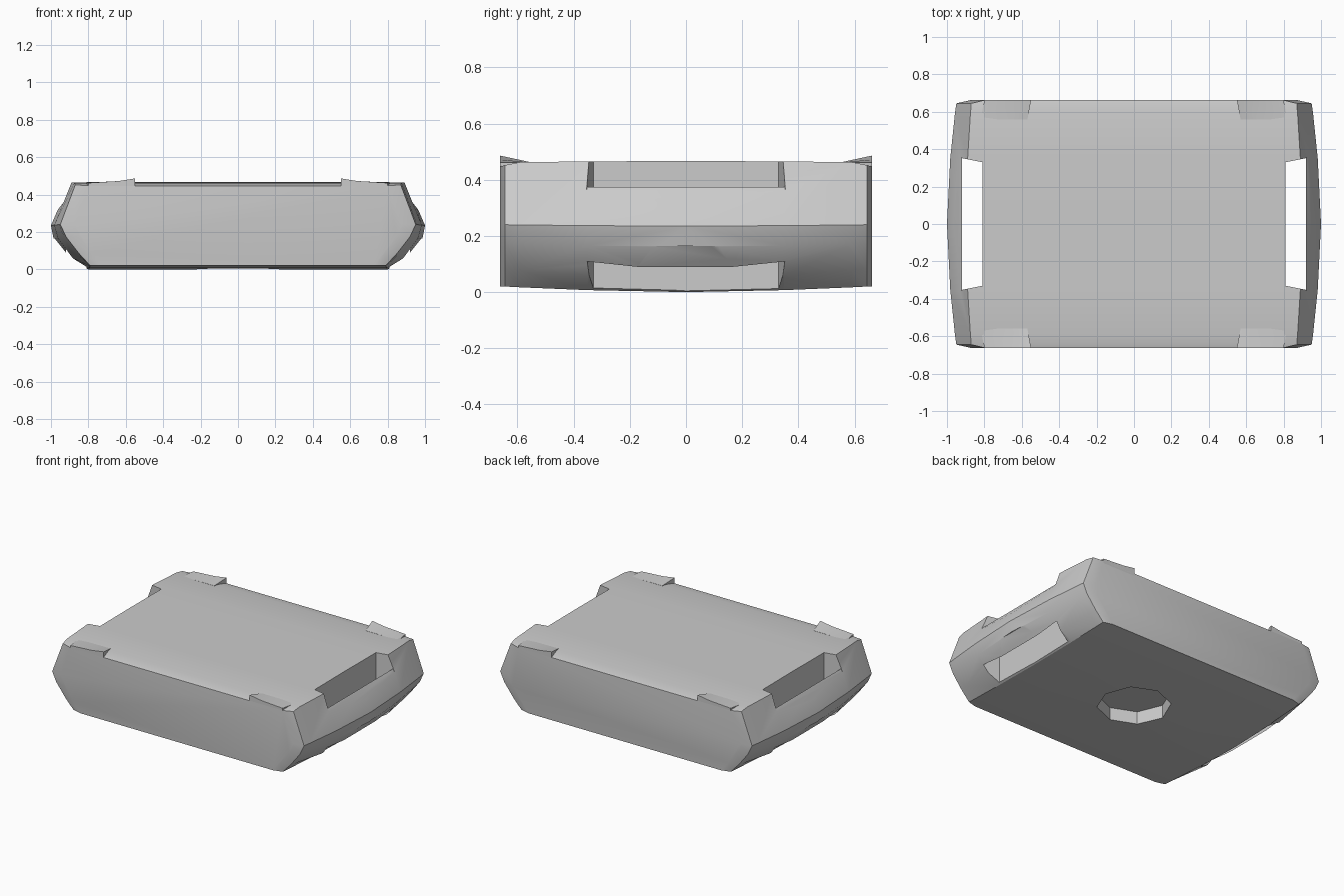
import bpy, bmesh, math

if "Cube" in bpy.data.objects:
    bpy.data.objects.remove(bpy.data.objects["Cube"], do_unlink=True)

GREY = (0.6, 0.6, 0.6, 1)
mat = bpy.data.materials.new("plain_grey")
mat.use_nodes = True
mat.diffuse_color = GREY
mat.node_tree.nodes["Principled BSDF"].inputs["Base Color"].default_value = GREY


def loft(name, rings):
    """Closed solid through rings of equal point count."""
    bm = bmesh.new()
    loops = [[bm.verts.new(p) for p in ring] for ring in rings]
    n = len(loops[0])
    for a, b in zip(loops, loops[1:]):
        for i in range(n):
            j = (i + 1) % n
            bm.faces.new((a[i], a[j], b[j], b[i]))
    bm.faces.new(loops[0])
    bm.faces.new(loops[-1])
    bmesh.ops.recalc_face_normals(bm, faces=bm.faces)
    mesh = bpy.data.meshes.new(name)
    bm.to_mesh(mesh)
    bm.free()
    obj = bpy.data.objects.new(name, mesh)
    bpy.context.collection.objects.link(obj)
    mesh.materials.append(mat)
    return obj


def cut(target, cutter):
    mod = target.modifiers.new("cut", 'BOOLEAN')
    mod.operation, mod.solver, mod.object = 'DIFFERENCE', 'EXACT', cutter
    bpy.context.view_layer.objects.active = target
    bpy.ops.object.modifier_apply(modifier=mod.name)
    bpy.data.objects.remove(cutter, do_unlink=True)


def smooth(obj, angle):
    bpy.ops.object.select_all(action='DESELECT')
    obj.select_set(True)
    bpy.context.view_layer.objects.active = obj
    bpy.ops.object.shade_smooth_by_angle(angle=math.radians(angle))


# Body: right half sections, blended from the middle (0) to the ends (1)
MIDDLE = [(.90, .467), (1.0, .235), (.985, .16), (.90, .045), (.80, 0)]
END = [(.87, .462), (.95, .24), (.92, .175), (.85, .085), (.79, .02)]


def section(y, blend, top=None, squeeze=1):
    half = [(squeeze * (a[0] + (b[0] - a[0]) * blend), a[1] + (b[1] - a[1]) * blend)
            for a, b in zip(MIDDLE, END)]
    if top:
        half[0] = (half[0][0], top)
    ring = half + [(-x, z) for x, z in reversed(half)]
    return [(x, y, z) for x, z in ring]


stations = [(0, 0, None, 1), (.35, .35, None, 1), (.59, .85, None, 1),
            (.645, 1, .452, 1), (.662, 1, .447, .92)]
rings = [section(-y, *rest) for y, *rest in reversed(stations)]
rings += [section(y, *rest) for y, *rest in stations[1:]]
body = loft("body", rings)

# Handle slots: open above and below, leaving a grip bar at each end
SLOT = [(.81, .7), (.81, -.1), (1.1, -.1), (1.1, .165), (.98, .165),
        (.92, .09), (.92, .375), (.97, .31), (1.1, .31), (1.1, .7)]
for side in (-1, 1):
    slot = [[(side * x, s * (.33 + .2 * (x - .81)), z) for x, z in SLOT]
            for s in (-1, 1)]
    cut(body, loft("slot_cutter", slot))

# Eight-sided pocket under the body
octagon = [(math.cos(i * math.pi / 4), math.sin(i * math.pi / 4)) for i in range(8)]
cut(body, loft("pocket_cutter",
               [[(.23 * x, .23 * y, z) for x, y in octagon] for z in (-.1, .09)]))
smooth(body, 25)

# Raised lips on the four top corners, highest at their inner ends
LIP = [(.55, .486), (.64, .472), (.80, .462), (.80, .43), (.55, .43)]
for side, hand in ((-1, "right"), (1, "left")):
    for depth, end in ((-1, "front"), (1, "back")):
        outer = [(side * x, depth * .662, z) for x, z in LIP]
        inner = [(side * (x + .02), depth * .56, min(z, .464)) for x, z in LIP]
        lip = loft(f"{end}_{hand}_lip", [outer, inner])
        smooth(lip, 25)
